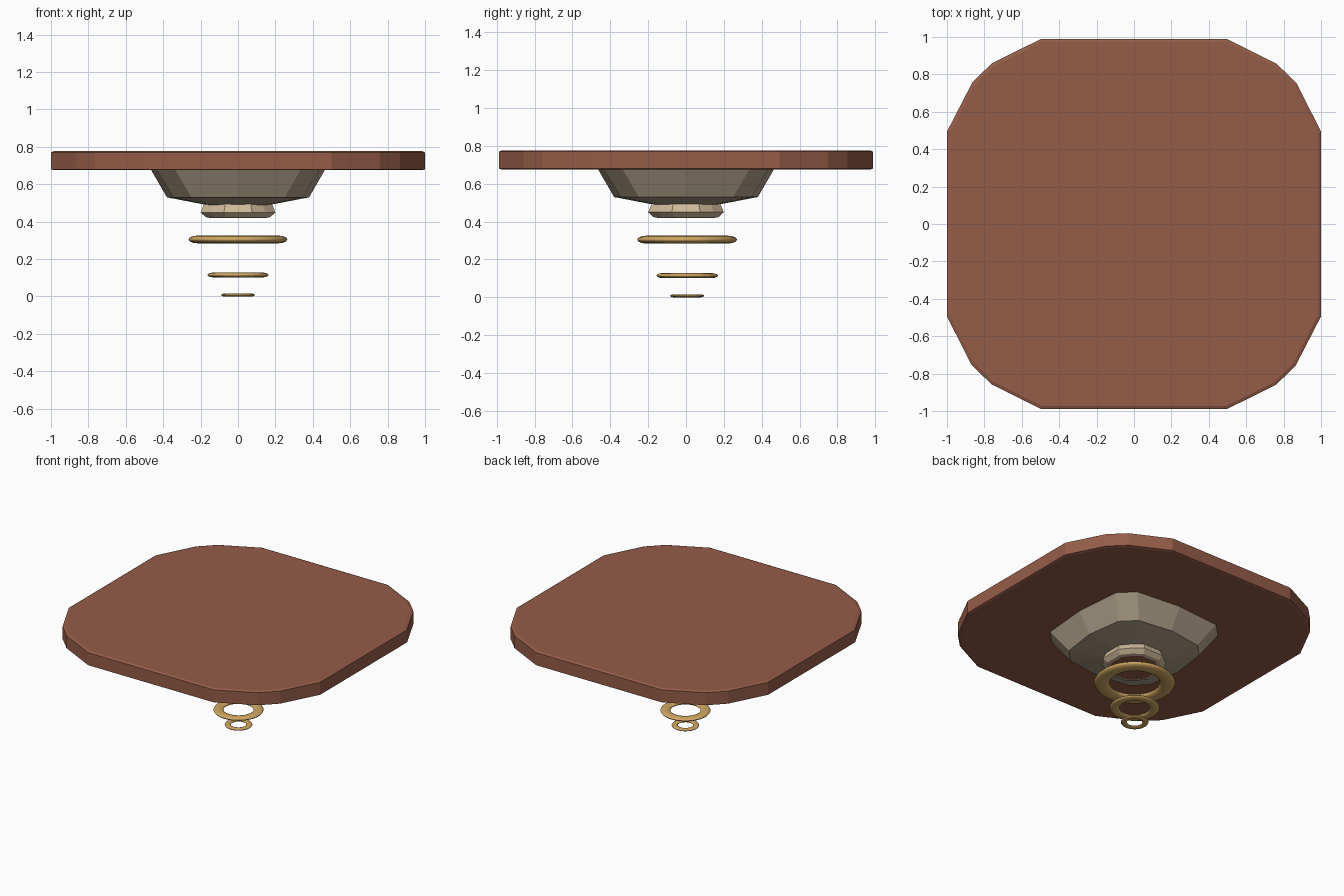
import bpy
import bmesh
import math

old = bpy.data.objects.get("Cube")
if old:
    bpy.data.objects.remove(old, do_unlink=True)


def material(name, rgb):
    m = bpy.data.materials.new(name)
    m.use_nodes = True
    m.diffuse_color = (*rgb, 1)
    m.node_tree.nodes["Principled BSDF"].inputs["Base Color"].default_value = (*rgb, 1)
    return m


CLAY = material("clay red", (0.30, 0.108, 0.066))
STONE = material("grey beige", (0.43, 0.36, 0.255))
SAND = material("light sand", (0.62, 0.49, 0.32))
GOLD = material("gold", (0.64, 0.39, 0.125))


def four_sided(corner):
    """Repeat one corner's points through four quarter turns."""
    pts = []
    for _ in range(4):
        pts += corner
        corner = [(-y, x) for x, y in corner]
    return pts


def loft(name, rings, mats, cap_material=0):
    """Join outlines (points, z) from top to bottom and cap both ends."""
    bm = bmesh.new()
    loops = [[bm.verts.new((x, y, z)) for x, y in pts] for pts, z in rings]
    for a, b in zip(loops, loops[1:]):
        for i in range(len(a)):
            j = (i + 1) % len(a)
            bm.faces.new((a[i], b[i], b[j], a[j]))
    bm.faces.new(loops[0])
    bm.faces.new(loops[-1][::-1]).material_index = cap_material
    bmesh.ops.recalc_face_normals(bm, faces=bm.faces)
    me = bpy.data.meshes.new(name)
    bm.to_mesh(me)
    bm.free()
    for m in mats:
        me.materials.append(m)
    ob = bpy.data.objects.new(name, me)
    bpy.context.collection.objects.link(ob)
    return ob


def scaled(pts, s):
    return [(x * s, y * s) for x, y in pts]


# Wide slab with faceted rounded corners and a faint edge bevel
slab = four_sided([(1.0, -0.5), (1.0, 0.5), (0.87, 0.76), (0.765, 0.865)])
slab = [(x, y * 0.988) for x, y in slab]
slab = [p for i, p in enumerate(slab) if p not in slab[:i]]
slab.sort(key=lambda p: math.atan2(p[1], p[0]))
loft("slab", [(scaled(slab, 0.985), 0.777), (slab, 0.77),
              (slab, 0.68), (scaled(slab, 0.985), 0.675)], [CLAY])

# Tapered base under the slab
upper = four_sided([(0.465, 0), (0.435, 0.335), (0.335, 0.435)])
lower = four_sided([(0.38, 0), (0.345, 0.25), (0.25, 0.345)])
loft("tapered_base", [(upper, 0.677), (lower, 0.53), (scaled(lower, 0.45), 0.49)], [STONE])

# Small collar with a dark red underside
collar = four_sided([(0.2, 0.075), (0.145, 0.145), (0.075, 0.2)])
loft("collar", [(scaled(collar, 0.9), 0.497), (collar, 0.45),
                (scaled(collar, 0.86), 0.424), (scaled(collar, 0.75), 0.42)],
     [SAND, CLAY], 1)

# Three hanging flattened rings
for name, z, outer, inner, height in (("large_ring", 0.305, 0.264, 0.163, 0.042),
                                      ("middle_ring", 0.115, 0.163, 0.098, 0.026),
                                      ("small_ring", 0.008, 0.09, 0.05, 0.016)):
    minor = (outer - inner) / 2
    bpy.ops.mesh.primitive_torus_add(major_radius=(outer + inner) / 2, minor_radius=minor,
                                     major_segments=48, minor_segments=12,
                                     location=(0, 0.006, z))
    ring = bpy.context.object
    ring.name = name
    ring.scale.z = height / (2 * minor)
    ring.data.materials.append(GOLD)
    bpy.ops.object.shade_smooth()
